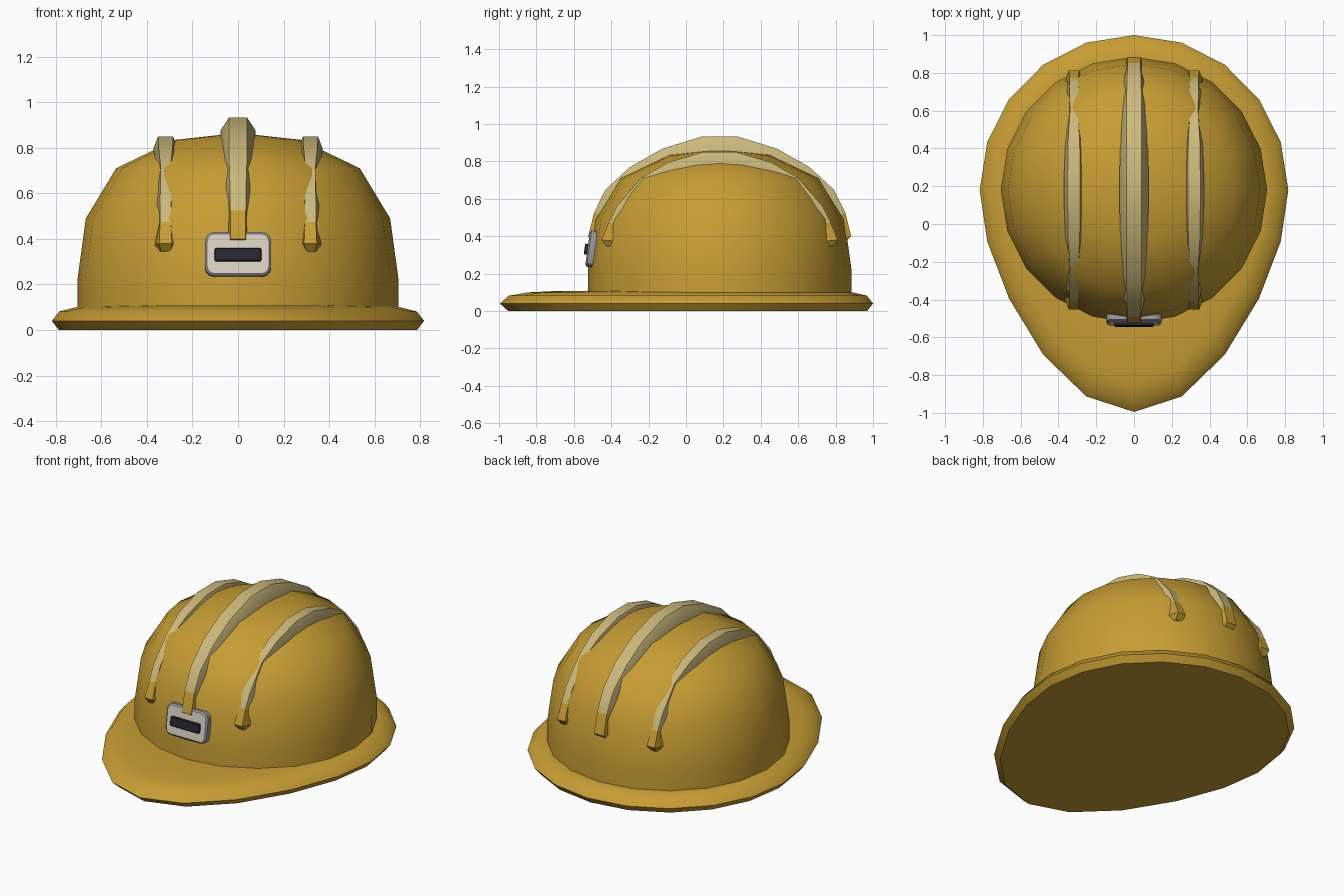
import bpy, bmesh, math
from mathutils import Vector, Matrix

cube = bpy.data.objects.get("Cube")
if cube:
    bpy.data.objects.remove(cube, do_unlink=True)

CY = 0.18      # y of the dome axis
SEGS = 20


def make_material(name, rgb):
    m = bpy.data.materials.new(name)
    m.use_nodes = True
    colour = (*rgb, 1.0)
    m.diffuse_color = colour
    m.node_tree.nodes["Principled BSDF"].inputs["Base Color"].default_value = colour
    return m


gold = make_material("gold_yellow", (0.57, 0.335, 0.035))
pale = make_material("pale_sand", (0.60, 0.48, 0.20))
cream = make_material("cream", (0.72, 0.65, 0.56))
grey = make_material("steel_grey", (0.32, 0.32, 0.34))
black = make_material("dark_slate", (0.02, 0.02, 0.03))


def finish(name, bm, mats, angle=40):
    bmesh.ops.recalc_face_normals(bm, faces=bm.faces[:])
    mesh = bpy.data.meshes.new(name)
    bm.to_mesh(mesh)
    bm.free()
    ob = bpy.data.objects.new(name, mesh)
    bpy.context.collection.objects.link(ob)
    for m in mats:
        mesh.materials.append(m)
    bpy.ops.object.select_all(action='DESELECT')
    ob.select_set(True)
    bpy.context.view_layer.objects.active = ob
    bpy.ops.object.shade_smooth_by_angle(angle=math.radians(angle))
    return ob


def loft(bm, rings):
    """Bridge closed rings and cap both ends."""
    loops = [[bm.verts.new(p) for p in ring] for ring in rings]
    spans = []
    for a, b in zip(loops, loops[1:]):
        n = len(a)
        spans.append([bm.faces.new((a[i], a[(i + 1) % n], b[(i + 1) % n], b[i]))
                      for i in range(n)])
    caps = [bm.faces.new(loops[0]), bm.faces.new(loops[-1])]
    return spans, caps


def circle_dirs():
    return [(math.cos(math.tau * i / SEGS), math.sin(math.tau * i / SEGS))
            for i in range(SEGS)]


# Dome shell
bm = bmesh.new()
profile = [(0.705, 0.05), (0.705, 0.22), (0.668, 0.49),
           (0.535, 0.71), (0.275, 0.835)]
_, caps = loft(bm, [[(r * c, CY + r * s, z) for c, s in circle_dirs()]
                    for r, z in profile])
bmesh.ops.poke(bm, faces=[caps[1]])
bm.verts.ensure_lookup_table()
bm.verts[-1].co.z = 0.865
finish("dome_shell", bm, [gold], 45)


# Brim, stretched into a peak towards the front
def brim_point(c, s, k, z):
    reach = 0.82 + (0.355 * (-s) ** 1.5 if s < 0 else 0)
    return (0.817 * c * k, CY + reach * s * k, z)


bm = bmesh.new()
brim_profile = [(0.962, 0.0), (1.0, 0.04), (0.96, 0.082),
                (0.87, 0.1), (0.75, 0.107), (0.6, 0.107)]
loft(bm, [[brim_point(c, s, k, z) for c, s in circle_dirs()]
          for k, z in brim_profile])
finish("brim", bm, [gold])


# Ridges: tapered strips over the dome, with gold tips
def ridge(name, x, half_path, depth):
    # each entry: reach from dome axis, height, top half width, base half width
    path = ([(-y, z, t, w) for y, z, t, w in half_path]
            + [(y, z, t, w) for y, z, t, w in reversed(half_path)])
    rings = []
    for y, z, t, w in path:
        p = Vector((x, CY + y, z))
        inward = (Vector((x, CY, 0.33)) - p).normalized()
        b = p + inward * depth
        d = p + inward * (depth + 0.07)
        side = Vector((1, 0, 0))
        rings.append([p - side * t, p + side * t, b + side * w,
                      d + side * w, d - side * w, b - side * w])
    bm = bmesh.new()
    spans, _ = loft(bm, rings)
    last = len(spans) - 1
    for i, span in enumerate(spans):
        for f in span:
            f.material_index = 0 if 2 <= i <= last - 2 else 1
    return finish(name, bm, [pale, gold], 35)


centre_path = [(0.675, 0.375, 0.03, 0.045), (0.703, 0.40, 0.034, 0.052),
               (0.672, 0.525, 0.034, 0.045), (0.61, 0.65, 0.036, 0.06),
               (0.48, 0.77, 0.04, 0.066), (0.307, 0.868, 0.04, 0.073),
               (0.10, 0.932, 0.04, 0.076)]
side_path = [(0.605, 0.345, 0.02, 0.032), (0.632, 0.38, 0.028, 0.047),
             (0.593, 0.475, 0.024, 0.03), (0.55, 0.56, 0.024, 0.046),
             (0.42, 0.712, 0.021, 0.026), (0.275, 0.795, 0.03, 0.046),
             (0.09, 0.85, 0.033, 0.052)]
ridge("centre_ridge", 0, centre_path, 0.055)
for label, sx in (("left", 1), ("right", -1)):
    ridge(label + "_ridge", sx * 0.318, side_path, 0.05)


# Lamp bracket: rounded plates tilted to lie on the dome
def plate(name, size, centre, corner, rim, mats):
    bm = bmesh.new()
    bmesh.ops.create_cube(bm, size=1, matrix=Matrix.Diagonal((*size, 1)))
    across = [e for e in bm.edges
              if abs((e.verts[0].co - e.verts[1].co).y) > size[1] / 2]
    bmesh.ops.bevel(bm, geom=across, offset=corner, segments=3,
                    profile=0.5, affect='EDGES')
    bm.normal_update()
    front = min(bm.faces, key=lambda f: f.calc_center_median().y)
    bmesh.ops.inset_region(bm, faces=[front], thickness=rim)
    for v in bm.verts:
        if v not in front.verts and v.co.y < 0:
            v.co.y += rim * 0.8
    front.material_index = len(mats) - 1
    tilt = Matrix.Translation(centre) @ Matrix.Rotation(math.radians(-8), 4, 'X')
    bm.transform(tilt)
    finish(name, bm, mats, 30)


plate("bracket_plate", (0.29, 0.045, 0.195), (0, -0.504, 0.332),
      0.04, 0.01, [grey, cream])
plate("bracket_slot", (0.205, 0.03, 0.058), (0, -0.528, 0.33),
      0.008, 0.004, [black])
